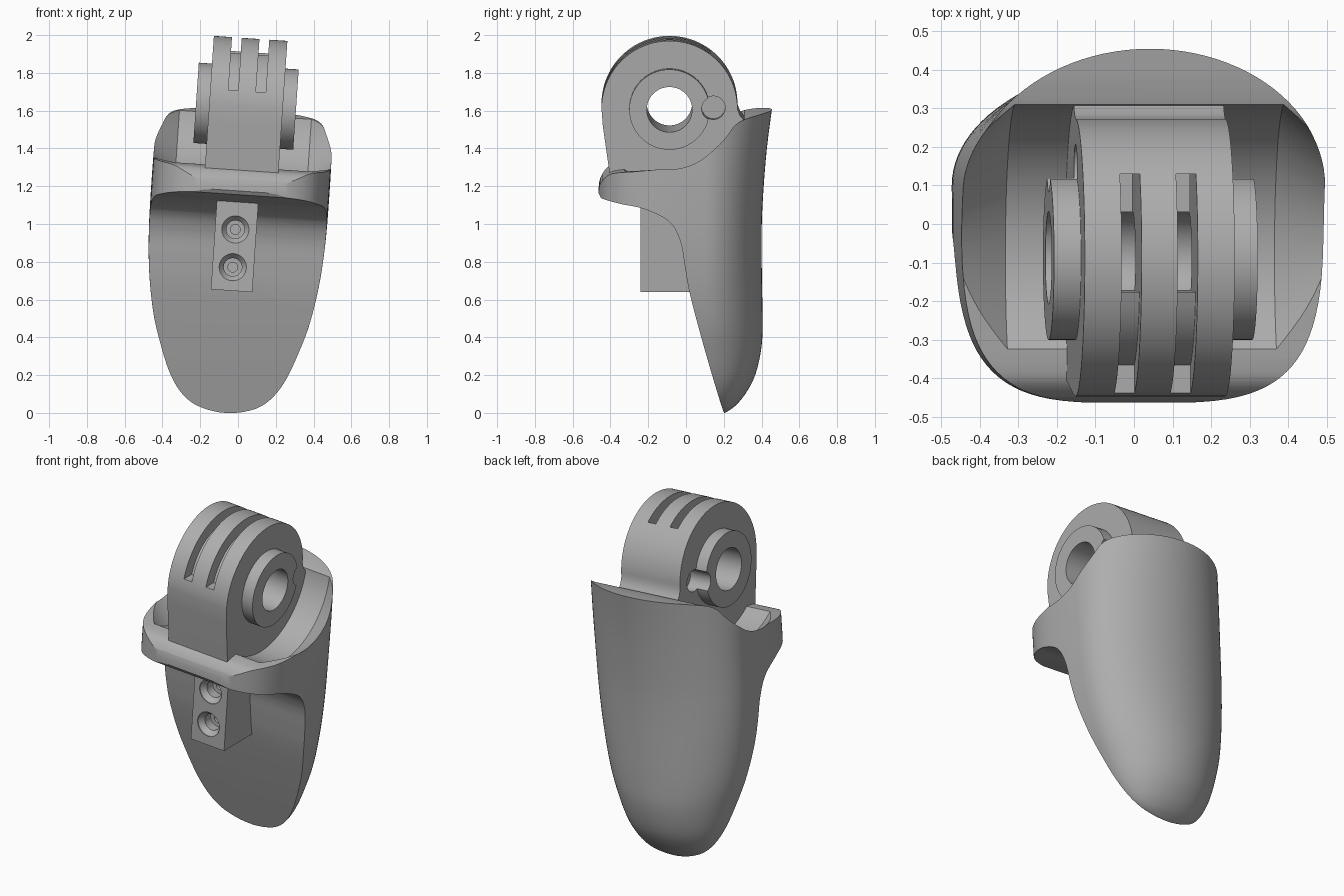
import bpy, bmesh, math
from mathutils import Matrix, Vector

if "Cube" in bpy.data.objects:
    bpy.data.objects.remove(bpy.data.objects["Cube"])

mat = bpy.data.materials.new("plain grey")
mat.diffuse_color = (0.42, 0.42, 0.42, 1)
mat.use_nodes = True
mat.node_tree.nodes["Principled BSDF"].inputs["Base Color"].default_value = mat.diffuse_color
HY, HZ = -0.0875, 1.625            # hinge axis position


def spline(pts, n=5):
    """Catmull-Rom curve through points of any dimension."""
    out = []
    for i in range(len(pts) - 1):
        p = [pts[max(0, min(len(pts) - 1, i + k))] for k in (-1, 0, 1, 2)]
        for s in range(n):
            t = s / n
            out.append(tuple(0.5 * (2 * b + (c - a) * t + (2 * a - 5 * b + 4 * c - d) * t * t
                                    + (3 * b - a - 3 * c + d) * t ** 3) for a, b, c, d in zip(*p)))
    return out + [tuple(pts[-1])]


def loft(name, rings):
    """Closed solid through equally sized rings of points."""
    bm = bmesh.new()
    rows = [[bm.verts.new(p) for p in r] for r in rings]
    n = len(rows[0])
    for a, b in zip(rows, rows[1:]):
        for i in range(n):
            j = (i + 1) % n
            bm.faces.new((a[i], a[j], b[j], b[i]))
    bm.faces.new(rows[0][::-1])
    bm.faces.new(rows[-1])
    bmesh.ops.recalc_face_normals(bm, faces=bm.faces)
    me = bpy.data.meshes.new(name)
    bm.to_mesh(me)
    bm.free()
    ob = bpy.data.objects.new(name, me)
    bpy.context.collection.objects.link(ob)
    me.materials.append(mat)
    return ob


def prism(name, poly, x0, x1):
    """Side profile (y, z) extruded along x."""
    return loft(name, [[(x, y, z) for y, z in poly] for x in (x0, x1)])


def lathe(name, axis, u, v, steps, n=64):
    """Turned solid: steps of (position, radius) along x (u,v = y,z) or y (u,v = x,z)."""
    rings = []
    for t, r in steps:
        ring = []
        for i in range(n):
            a = math.tau * i / n
            p, q = u + r * math.cos(a), v + r * math.sin(a)
            ring.append((t, p, q) if axis == 'x' else (p, t, q))
        rings.append(ring)
    return loft(name, rings)


def boolean(ob, cutters, op='DIFFERENCE'):
    for c in cutters:
        m = ob.modifiers.new("cut", 'BOOLEAN')
        m.operation, m.object, m.solver = op, c, 'EXACT'
        bpy.context.view_layer.objects.active = ob
        bpy.ops.object.modifier_apply(modifier=m.name)
        bpy.data.objects.remove(c)


# Shell: rows of height, half width, widest y, back y
rows = [(-0.002, .03, .20, .205), (.01, .10, .195, .225), (.04, .18, .18, .265), (.1, .25, .16, .315),
        (.2, .312, .14, .367), (.35, .37, .12, .40), (.5, .415, .11, .405), (.7, .45, .1, .402),
        (.9, .467, .1, .40), (1.1, .472, .1, .405), (1.4, .47, .1, .428), (1.68, .455, .1, .465)]
rings = []
for z, w, yc, yb in spline(rows, 4):
    ring = []
    for i in range(96):
        c, s = math.cos(math.tau * i / 96), math.sin(math.tau * i / 96)
        e, depth = (1, yb - yc) if s >= 0 else (2 / 3.7, yc + 0.465)
        ring.append((w * math.copysign(abs(c) ** e, c), yc + depth * math.copysign(abs(s) ** e, s), z))
    rings.append(ring)
shell = loft("shell", rings)
front = spline([(.205, -.01), (.11, .32), (.025, .64), (-.005, .8), (-.03, .94), (-.09, 1.045),
                (-.22, 1.11), (-.35, 1.135), (-.45, 1.155)])
rim = spline([(-.463, 1.175), (-.455, 1.225), (-.42, 1.275), (-.37, 1.297), (-.25, 1.31), (-.1, 1.33),
              (.1, 1.39), (.2, 1.485), (.27, 1.56), (.35, 1.59), (.47, 1.61)])
boolean(shell, [prism("side_cut", front + rim + [(.6, 1.61), (.6, -.01)], -.7, .7)], 'INTERSECT')
boolean(shell, [lathe("pocket_cut", 'x', HY, HZ, [(-.6, .2), (-.35, .4), (.35, .4), (.6, .2)], 96)])

# Hinge knuckle with its neck
R = 0.36
arc = [(HY + R * math.cos(math.radians(a)), HZ + R * math.sin(math.radians(a))) for a in range(0, 181, 4)]
knuckle = prism("hinge_knuckle", arc + [(-.44, 1.53), (-.41, 1.32), (-.4, 1.22), (.3, 1.2), (.31, 1.56),
                                        (.285, 1.59)], -.195, .195)


def bore():
    return lathe("bore_cut", 'x', HY, HZ, [(-.5, .12), (.5, .12)])


def pin_cuts():
    return [lathe("pin_cut", 'x', .145, 1.63, [(s * .13, .062), (s * .5, .062)], 32) for s in (-1, 1)]


floor = [(HY + .29 * math.cos(math.radians(a)), HZ + .29 * math.sin(math.radians(a)))
         for a in range(164, 106, -8)]
slot = [(.13, 2.2), (-.7, 2.2), (-.7, 1.705)] + floor + [(-.17, 1.64), (.13, 1.64)]
slots = [prism("slot_cut", slot, x - .026, x + .026) for x in (-.073, .073)]
boolean(knuckle, [bore()] + slots + pin_cuts())

# Raised collars either side of the knuckle
collars = []
for side, s in (("left", -1), ("right", 1)):
    c = lathe(side + "_collar", 'x', HY, HZ, [(s * .17, .213), (s * .265, .213)])
    boolean(c, [bore()] + pin_cuts())
    collars.append(c)

# Mounting block with two countersunk screw holes
block = prism("mounting_block", [(-.24, .645), (.12, .645), (.12, 1.2), (-.24, 1.2)], -.12, .1)
boolean(block, [lathe("screw_cut", 'y', -.012, z,
                      [(-.3, .072), (-.235, .072), (-.205, .048), (-.15, .048), (-.149, .026), (-.08, .026)], 40)
                for z in (.77, .97)])

# Whole model leans slightly to the right
pivot = Vector((0, 0, 1))
lean = Matrix.Translation(pivot) @ Matrix.Rotation(0.068, 4, 'Y') @ Matrix.Translation(-pivot)
bpy.ops.object.select_all(action='DESELECT')
for ob in [shell, knuckle, block] + collars:
    ob.data.transform(lean)
    ob.select_set(True)
bpy.context.view_layer.objects.active = shell
bpy.ops.object.shade_smooth_by_angle(angle=math.radians(30))
